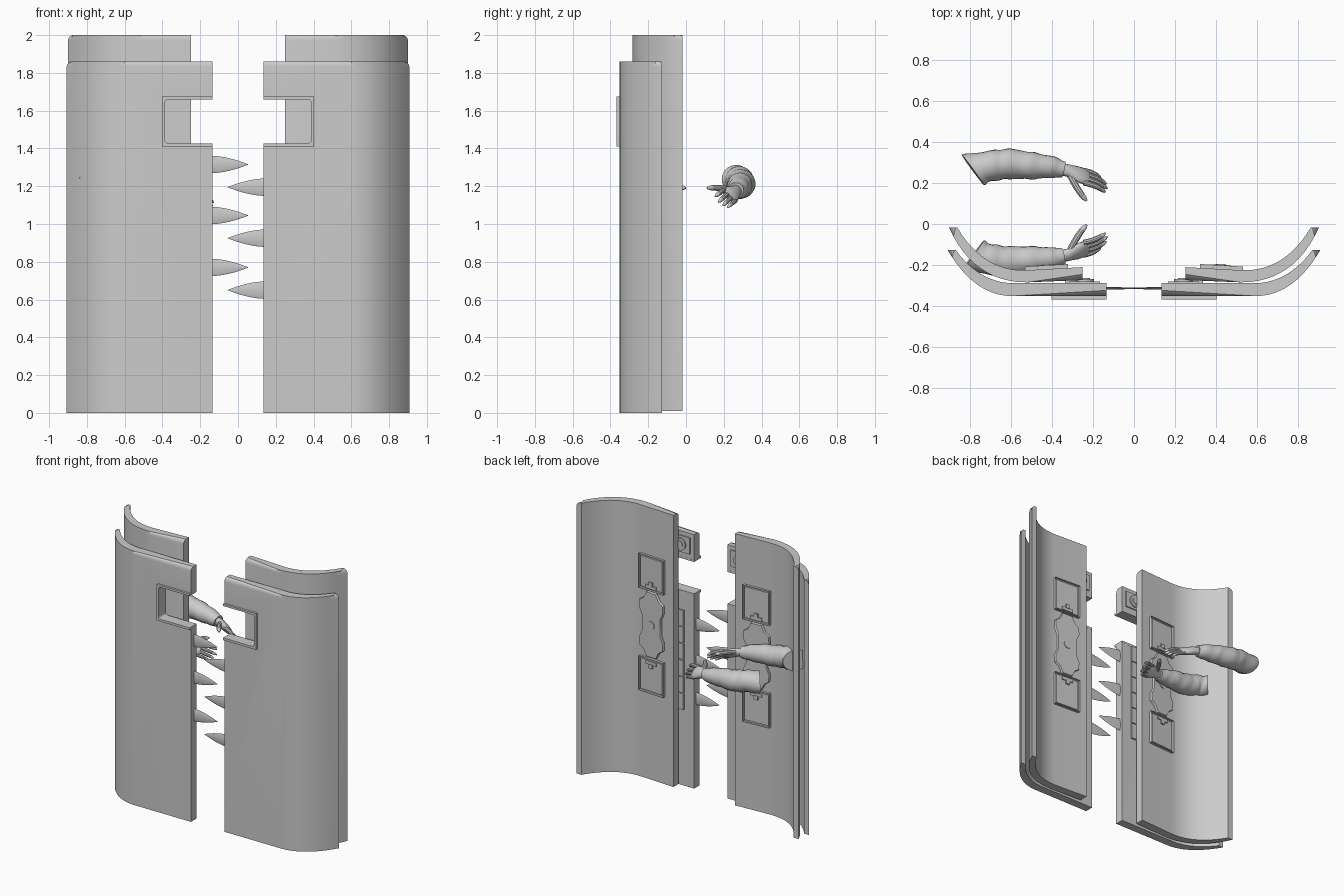
import bpy
import bmesh
import math
from mathutils import Matrix, Vector

if "Cube" in bpy.data.objects:
    bpy.data.objects.remove(bpy.data.objects["Cube"])

grey = bpy.data.materials.new("plain_grey")
grey.use_nodes = True
grey.diffuse_color = (0.6, 0.6, 0.6, 1)
grey.node_tree.nodes["Principled BSDF"].inputs["Base Color"].default_value = (0.6, 0.6, 0.6, 1)
parts = []


def make(name, bm):
    bmesh.ops.recalc_face_normals(bm, faces=bm.faces)
    mesh = bpy.data.meshes.new(name)
    bm.to_mesh(mesh)
    bm.free()
    mesh.materials.append(grey)
    ob = bpy.data.objects.new(name, mesh)
    bpy.context.collection.objects.link(ob)
    parts.append(ob)
    return ob


def mirrored(ob, name, axis="x", shift=0):
    mesh = ob.data.copy()
    scale = Matrix.Diagonal((-1, 1, 1, 1) if axis == "x" else (1, -1, 1, 1))
    mesh.transform(Matrix.Translation((0, shift, 0)) @ scale)
    mesh.flip_normals()
    twin = bpy.data.objects.new(name, mesh)
    bpy.context.collection.objects.link(twin)
    parts.append(twin)


def prism(bm, points, lo, hi, to3d):
    """Extrude a 2D outline between two depths; returns the end cap and its vertices."""
    a = [bm.verts.new(to3d(p, lo)) for p in points]
    b = [bm.verts.new(to3d(p, hi)) for p in points]
    bm.faces.new(a)
    cap = bm.faces.new(b)
    for i in range(len(a)):
        j = (i + 1) % len(a)
        bm.faces.new((a[i], a[j], b[j], b[i]))
    return cap, b


def box(bm, x, y, z):
    return prism(bm, [(x[0], z[0]), (x[1], z[0]), (x[1], z[1]), (x[0], z[1])], y[0], y[1],
                 lambda p, d: (p[0], d, p[1]))[0]


def loft(bm, stations, width, sides=12, wobble=0):
    """Skin elliptical rings of (centre, half width, half depth)."""
    rings = []
    centres = [Vector(s[0]) for s in stations]
    for i, (_, rw, rd) in enumerate(stations):
        along = (centres[min(i + 1, len(centres) - 1)] - centres[max(i - 1, 0)]).normalized()
        u = Vector(width)
        u = (u - along * u.dot(along)).normalized()
        v = along.cross(u)
        ring = []
        for k in range(sides):
            a = math.tau * k / sides
            s = 1 + wobble * (math.sin(i * 1.3 + 2 * math.sin(a)) + 0.5 * math.sin(i * 2.1 + 2 * a))
            ring.append(bm.verts.new(centres[i] + s * (u * math.cos(a) * rw + v * math.sin(a) * rd)))
        rings.append(ring)
    for r, q in zip(rings, rings[1:]):
        for k in range(sides):
            j = (k + 1) % sides
            bm.faces.new((r[k], r[j], q[j], q[k]))
    bm.faces.new(rings[0])
    bm.faces.new(rings[-1])
    return rings


def bend(a, b, c, n=12):
    a, b, c = Vector(a), Vector(b), Vector(c)
    ts = [i / n for i in range(n + 1)]
    return [a * (1 - t) ** 2 + b * 2 * t * (1 - t) + c * t * t for t in ts]


# Curved door panels with a rounded outer top edge
def panel(name, outer, inner, lo, hi, window=False):
    front = [Vector(outer[0])] + bend(*outer[1:])
    back = [Vector(inner[0])] + bend(*inner[1:])
    bm = bmesh.new()
    _, top = prism(bm, front + back[::-1], lo, hi, lambda p, d: (p[0], p[1], d))
    chain = set(top[:len(front)])
    edges = [e for e in bm.edges if e.verts[0] in chain and e.verts[1] in chain]
    bmesh.ops.bevel(bm, geom=edges, offset=0.028, segments=4, profile=0.5, affect="EDGES")
    ob = make("left_" + name, bm)
    if window:
        cut = bmesh.new()
        box(cut, (0.05, 0.395), (-0.5, -0.1), (1.415, 1.67))
        cutter = make("window_cutter", cut)
        parts.remove(cutter)
        mod = ob.modifiers.new("window", "BOOLEAN")
        mod.object, mod.solver = cutter, "EXACT"
        bpy.context.view_layer.objects.active = ob
        bpy.ops.object.modifier_apply(modifier="window")
        bpy.data.objects.remove(cutter)
    mirrored(ob, "right_" + name)


panel("front_panel", [(0.135, -0.351), (0.6, -0.351), (0.78, -0.345), (0.907, -0.127)],
      [(0.135, -0.288), (0.6, -0.288), (0.755, -0.28), (0.868, -0.127)], 0, 1.86, True)
panel("rear_panel", [(0.25, -0.273), (0.52, -0.284), (0.78, -0.285), (0.9, -0.018)],
      [(0.25, -0.21), (0.52, -0.225), (0.73, -0.235), (0.86, -0.018)], 0.01, 2)

# C-shaped window frame with rounded inner corners
r, x1, z0, z1 = 0.02, 0.387, 1.427, 1.66
hole = [Vector((0.135, z0))] + bend((x1 - r, z0), (x1, z0), (x1, z0 + r), 4)
hole += bend((x1, z1 - r), (x1, z1), (x1 - r, z1), 4) + [Vector((0.135, z1))]
rim = [(0.135, 1.675), (0.402, 1.675), (0.402, 1.41), (0.135, 1.41)]
bm = bmesh.new()
prism(bm, rim + hole, -0.367, -0.287, lambda p, d: (p[0], d, p[1]))
mirrored(make("left_window_frame", bm), "right_window_frame")

# Flat interlocking spikes and their segmented holders
for side, sign, heights in (("left", 1, (1.195, 0.925, 0.65)), ("right", -1, (1.315, 1.045, 0.77))):
    for n, z in enumerate(heights):
        bm = bmesh.new()
        blade = []
        for i in range(11):
            t = i / 10
            h = 0.046 * (1 - max(0, t - 0.2) ** 1.8 / 0.8 ** 1.8) + 0.0005
            blade.append(((sign * (0.2 - 0.255 * t), -0.313, z), h, 0.14 * h))
        loft(bm, blade, (0, 0, 1), 8)
        make(f"{side}_spike_{n + 1}", bm)
    bm = bmesh.new()
    base, step = min(heights) - 0.09, 0.122
    for i in range(6):
        z = base + i * step
        box(bm, (sign * 0.215, sign * 0.335), (-0.292, -0.275), (z, z + step - 0.006))
    make(side + "_spike_holder", bm)

# Lock plate above the window
bm = bmesh.new()
box(bm, (0.165, 0.315), (-0.29, -0.279), (1.71, 1.83))
for rad, depth in ((0.045, 0.016), (0.025, 0.024)):
    bmesh.ops.create_cone(bm, cap_ends=True, segments=16, radius1=rad, radius2=rad, depth=depth,
                          matrix=Matrix.Translation((0.24, -0.276, 1.77)) @ Matrix.Rotation(math.pi / 2, 4, "X"))
mirrored(make("left_lock_plate", bm), "right_lock_plate")

# Fittings on the inside of the rear panels, built flat then tilted to the surface
tilt = Matrix.Translation((0.425, -0.221, 0)) @ Matrix.Rotation(math.radians(-3.5), 4, "Z")


def fitting(name, bm, z):
    ob = make("left_" + name, bm)
    ob.data.transform(Matrix.Translation((0, 0, z)) @ tilt)
    mirrored(ob, "right_" + name)


for name, z, latch in (("upper_hatch", 1.525, -1), ("lower_hatch", 0.775, 1)):
    bm = bmesh.new()
    cap = box(bm, (-0.105, 0.105), (-0.01, 0.02), (-0.125, 0.125))
    for inset, push in ((0.014, -0.014), (0.014, 0.008)):
        bmesh.ops.inset_region(bm, faces=[cap], thickness=inset)
        bmesh.ops.inset_region(bm, faces=[cap], thickness=0.002)
        bmesh.ops.translate(bm, verts=cap.verts, vec=(0, push, 0))
    low = sorted((latch * 0.085, latch * 0.11))
    box(bm, (-0.045, 0.045), (0, 0.022), low)
    box(bm, (-0.015, 0.015), (0, 0.026), sorted((latch * 0.06, latch * 0.09)))
    fitting(name, bm, z)

# Scalloped badge with a raised centre disc
quarter = [(0.08, 0), (0.08, 0.06), (0.103, 0.11), (0.1, 0.165), (0.065, 0.19), (0.04, 0.238)]
right = [(x, -z) for x, z in quarter[:0:-1]] + quarter
bm = bmesh.new()
cap, _ = prism(bm, right + [(-x, z) for x, z in right[::-1]], -0.01, 0.012, lambda p, d: (p[0], d, p[1]))
bmesh.ops.inset_region(bm, faces=[cap], thickness=0.012)
bmesh.ops.inset_region(bm, faces=[cap], thickness=0.003)
bmesh.ops.translate(bm, verts=cap.verts, vec=(0, 0.007, 0))
bmesh.ops.create_cone(bm, cap_ends=True, segments=20, radius1=0.03, radius2=0.03, depth=0.03,
                      matrix=Matrix.Translation((0, 0.009, 0)) @ Matrix.Rotation(math.pi / 2, 4, "X"))
fitting("badge", bm, 1.15)

# Wrinkled sleeve, interpolated between a few stations
keys = [(-0.785, 0.263, 1.235, 0.076), (-0.7, 0.283, 1.23, 0.074), (-0.61, 0.293, 1.21, 0.074),
        (-0.5, 0.284, 1.2, 0.066), (-0.4, 0.277, 1.185, 0.053), (-0.33, 0.262, 1.175, 0.037)]
sleeve = []
for a, b in zip(keys, keys[1:]):
    for i in range(5):
        p = Vector(a).lerp(Vector(b), i / 5)
        sleeve.append((p[:3], p[3], p[3]))
bm = bmesh.new()
rings = loft(bm, sleeve, (0, 1, 0), 20, 0.03)
for n, ring in enumerate(rings[:4]):
    for v in ring:
        v.co.x -= (v.co.y - keys[0][1]) * 0.5 * (1 - n / 4)
sleeve_ob = make("rear_sleeve", bm)

# Hand: palm, four bent fingers and a thumb
bm = bmesh.new()
spread = Vector((0, 0.65, -0.6))
loft(bm, [((-0.36, 0.268, 1.178), 0.032, 0.03), ((-0.32, 0.26, 1.173), 0.033, 0.027),
          ((-0.28, 0.245, 1.163), 0.046, 0.026), ((-0.245, 0.233, 1.152), 0.05, 0.021),
          ((-0.222, 0.224, 1.145), 0.038, 0.012)], spread, 16)


def finger(root, tip, rad, lift):
    root, tip = Vector(root), Vector(tip)
    mid = (root + tip) / 2 + Vector(lift)
    n = 8
    loft(bm, [(p, s, s) for p, s in zip(bend(root, mid, tip, n), [rad] * 5 + [rad * f for f in (0.95, 0.9, 0.75, 0.3)])],
         spread, 10)


for k, tip in enumerate([(-0.14, 0.155, 1.145), (-0.13, 0.172, 1.115), (-0.135, 0.195, 1.097), (-0.16, 0.22, 1.088)]):
    root = Vector((-0.245, 0.2, 1.18)) + spread * 0.032 * k
    finger(root, tip, 0.0135 - 0.0007 * k, (0.012, 0.012, 0.012))
finger((-0.31, 0.235, 1.182), (-0.23, 0.112, 1.19), 0.016, (-0.005, -0.01, 0.01))
hand_ob = make("rear_hand", bm)

# The second arm is the first one reflected front to back
mirrored(sleeve_ob, "front_sleeve", "y", 0.11)
mirrored(hand_ob, "front_hand", "y", 0.11)

bpy.ops.object.select_all(action="DESELECT")
for ob in parts:
    ob.select_set(True)
bpy.context.view_layer.objects.active = parts[0]
bpy.ops.object.shade_smooth_by_angle(angle=math.radians(35))
